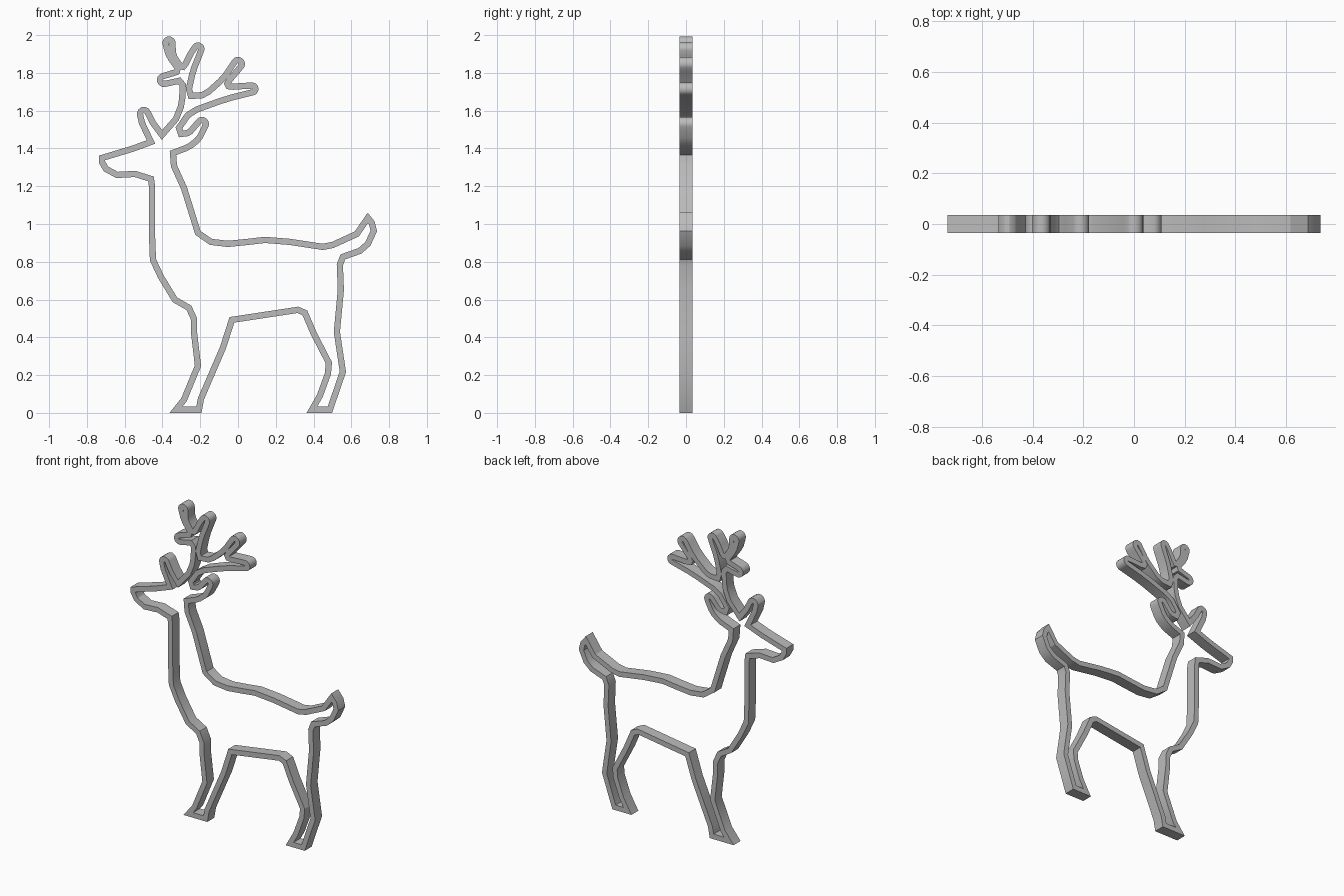
import bpy
import bmesh
import math
from mathutils import Vector

# Remove the default cube
default_cube = bpy.data.objects.get("Cube")
if default_cube is not None:
    bpy.data.objects.remove(default_cube, do_unlink=True)

GRID = 189              # drafting steps per unit
HALF_WALL = 3.1         # half the wall width, in drafting steps
HALF_DEPTH = 0.035      # half the thickness, in units


def make_material(name, value):
    material = bpy.data.materials.new(name)
    material.use_nodes = True
    colour = (value, value, value, 1)
    material.diffuse_color = colour
    shader = material.node_tree.nodes["Principled BSDF"]
    shader.inputs["Base Color"].default_value = colour
    return material


def round_tip(x, z, radius, heading, steps=6):
    """Half circle that caps an ear or antler prong, walked clockwise."""
    points = []
    for step in range(steps + 1):
        angle = math.radians(heading + 90 - 180 * step / steps)
        points.append((x + radius * math.cos(angle), z + radius * math.sin(angle)))
    return points


def soften(points, amount=0.2):
    """Replace every inner corner of a path with a short chamfer."""
    path = [Vector(p) for p in points]
    result = [path[0]]
    for before, corner, after in zip(path, path[1:], path[2:]):
        result.append(corner.lerp(before, amount))
        result.append(corner.lerp(after, amount))
    return result + [path[-1]]


def offset_loop(path, distance):
    """Mitred copy of a closed path, moved sideways by the distance."""
    result = []
    for index, point in enumerate(path):
        into = (point - path[index - 1]).normalized()
        out = (path[(index + 1) % len(path)] - point).normalized()
        normal_in = Vector((-into.y, into.x))
        normal_out = Vector((-out.y, out.x))
        mitre = (normal_in + normal_out).normalized()
        result.append(point + mitre * distance / max(mitre.dot(normal_in), 0.4))
    return result


def build_wall(name, path, material):
    """Closed ribbon of constant width, given depth along y."""
    outer = offset_loop(path, HALF_WALL)
    inner = offset_loop(path, -HALF_WALL)
    left = min(p.x for p in outer)
    right = max(p.x for p in outer)
    bottom = min(p.y for p in outer)
    middle = (left + right) / 2
    bm = bmesh.new()
    rings = []
    for loop, depth in ((outer, -HALF_DEPTH), (outer, HALF_DEPTH),
                        (inner, HALF_DEPTH), (inner, -HALF_DEPTH)):
        rings.append([bm.verts.new(((p.x - middle) / GRID, depth, (p.y - bottom) / GRID))
                      for p in loop])
    for ring, neighbour in zip(rings, rings[1:] + rings[:1]):
        for i in range(len(path)):
            j = (i + 1) % len(path)
            bm.faces.new((ring[i], ring[j], neighbour[j], neighbour[i]))
    bmesh.ops.recalc_face_normals(bm, faces=bm.faces)
    mesh = bpy.data.meshes.new(name)
    bm.to_mesh(mesh)
    bm.free()
    mesh.materials.append(material)
    wall = bpy.data.objects.new(name, mesh)
    bpy.context.collection.objects.link(wall)
    bpy.ops.object.select_all(action="DESELECT")
    wall.select_set(True)
    bpy.context.view_layer.objects.active = wall
    bpy.ops.object.shade_smooth_by_angle(angle=math.radians(30))
    return wall


# Wall centre line, walked clockwise from the nose
face_top = [(-136, 256), (-106, 265), (-87, 272)]

near_ear = [(-96, 291), *round_tip(-94, 300, 4, 110), (-85, 291), (-76, 279)]

front_antler = soften([
    (-62, 295), (-56, 310), (-55, 334),
    *round_tip(-74, 334, 4, 190),
    (-58, 343), (-69, 358),
    *round_tip(-69, 371, 3.5, 100),
    (-65, 359), (-58, 348), (-54, 347), (-47, 361),
    *round_tip(-40, 365, 3.5, 70),
    (-45, 343), (-49, 325)])

rear_antler = soften([
    (-47, 318), (-33, 319), (-14, 336),
    *round_tip(0, 350, 4, 50),
    (-11, 331), (-9, 327),
    *round_tip(14, 325, 3.5, 0),
    (-12, 315), (-48, 302), (-59, 286)])

far_ear = soften([
    (-57, 280), (-49, 281), (-42, 289),
    *round_tip(-36, 290, 4, 60),
    (-39, 275), (-49, 267), (-65, 261)])

back = [(-64, 248), (-54, 226), (-40, 181), (-27, 172), (-10, 170), (10, 172),
        (27, 174), (52, 172), (85, 167), (95, 169), (119, 180)]

tail = [(130, 196), (134, 191), (136, 183), (130, 170), (122, 163), (105, 157)]

hind_leg = [(102, 149), (103, 124), (99, 82), (105, 42), (92, 4), (74, 4),
            (82, 18), (90, 40), (91, 51), (76, 80), (67, 101), (60, 104)]

front_leg = [(-6, 94), (-15, 66), (-37, 15), (-39, 4), (-62, 4), (-54, 14),
             (-40, 48), (-44, 82), (-44, 95), (-49, 106)]

chest = [(-63, 114), (-77, 137), (-85, 154), (-86, 180), (-86, 228), (-87, 235)]

jaw = [(-103, 240), (-121, 239), (-132, 245), (-136, 252)]

sections = (face_top, near_ear, front_antler, rear_antler, far_ear, back,
            tail, hind_leg, front_leg, chest, jaw)
centre_line = [Vector(point) for section in sections for point in section]

grey = make_material("plain grey", 0.5)
build_wall("deer_outline_wall", centre_line, grey)
